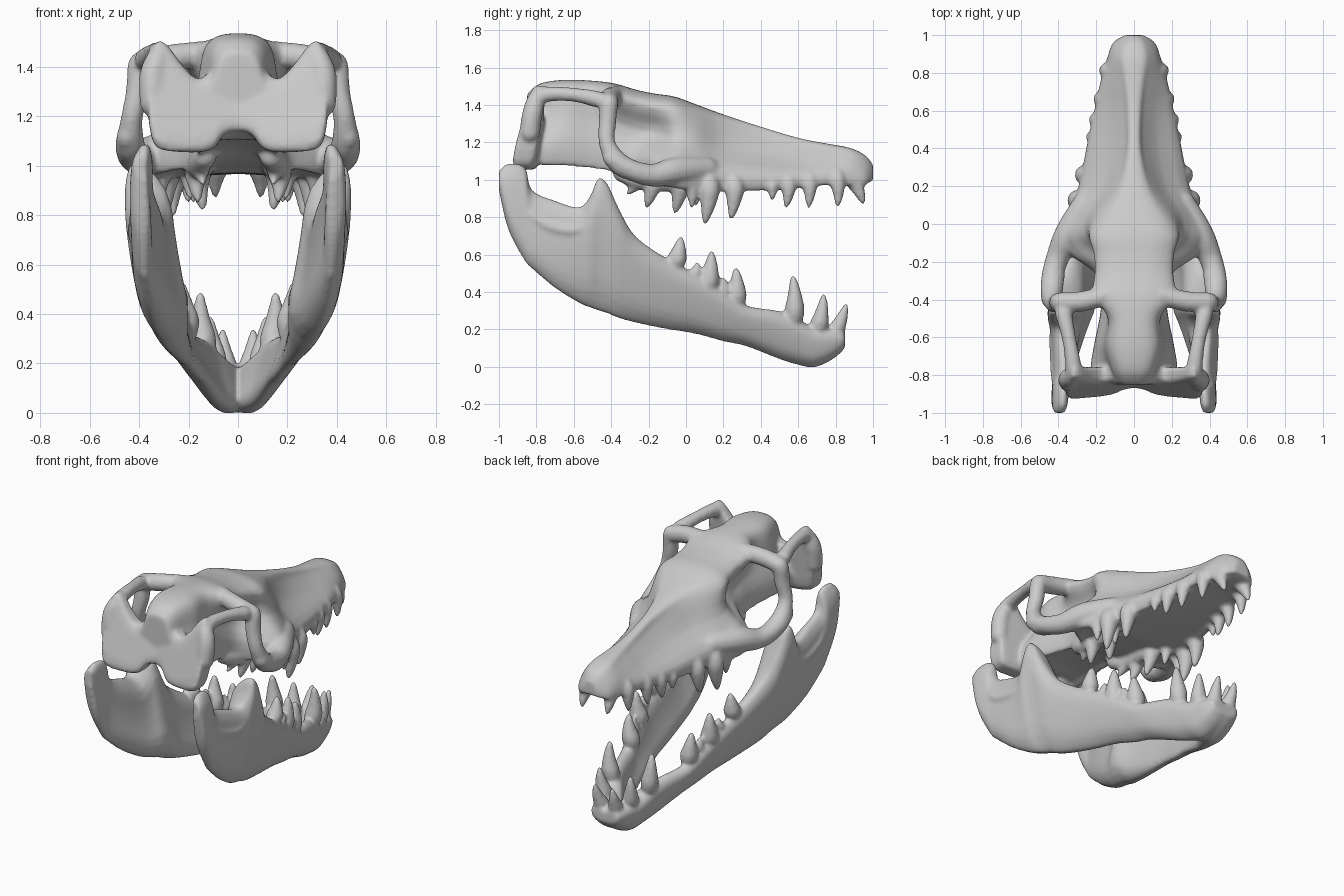
import bpy, bmesh
from math import sin, cos, pi
from mathutils import Vector


# ---------- helpers ----------
def spline(rows, n=4, closed=False):
    """Catmull-Rom resampling of a list of equal-length tuples."""
    out, m = [], len(rows)
    pick = (lambda i: rows[i % m]) if closed else (lambda i: rows[max(0, min(m - 1, i))])
    for i in range(m if closed else m - 1):
        p0, p1, p2, p3 = (pick(i + k) for k in (-1, 0, 1, 2))
        for j in range(n):
            t = j / n
            out.append(tuple(
                0.5 * (2 * b + (c - a) * t + (2 * a - 5 * b + 4 * c - d) * t * t
                       + (3 * b - a - 3 * c + d) * t ** 3)
                for a, b, c, d in zip(p0, p1, p2, p3)))
    if not closed:
        out.append(tuple(rows[-1]))
    return out


def clamp(v):
    return max(-1, min(1, v))


def loft(bm, rings, mirror=True):
    """Closed skin over a list of rings, optionally repeated on the other side."""
    for s in ((1, -1) if mirror else (1,)):
        vs = [[bm.verts.new((s * p[0], p[1], p[2])) for p in r] for r in rings]
        n = len(vs[0])
        for a, b in zip(vs, vs[1:]):
            for i in range(n):
                bm.faces.new((a[i], a[(i + 1) % n], b[(i + 1) % n], b[i]))
        bm.faces.new(vs[0])
        bm.faces.new(vs[-1][::-1])


def tube(bm, rows, n=12, steps=6, taper=True):
    """Round bar through (x, y, z, radius) points, both sides."""
    span = [sum(abs(b[k] - a[k]) for a, b in zip(rows, rows[1:])) for k in range(3)]
    ref = Vector([1.0 if k == span.index(min(span)) else 0.0 for k in range(3)])
    pts = spline(rows, steps)
    rings = []
    for i, p in enumerate(pts):
        t = Vector(pts[min(i + 1, len(pts) - 1)][:3]) - Vector(pts[max(i - 1, 0)][:3])
        u = t.cross(ref).normalized()
        v = t.cross(u).normalized()
        end = min(i, len(pts) - 1 - i)
        r = p[3] * ((0.4, 0.8)[end] if taper and end < 2 else 1)
        rings.append([Vector(p[:3]) + r * (u * cos(2 * pi * k / n) + v * sin(2 * pi * k / n))
                      for k in range(n)])
    loft(bm, rings)


def teeth(bm, rows):
    """Each row: root x, y, z, tip x, y, z, radius."""
    for x, y, z, tx, ty, tz, r in rows:
        a, b = Vector((x, y, z)), Vector((tx, ty, tz))
        b += (b - a).normalized() * 0.012
        path = []
        for t, k in ((-0.4, 0.6), (-0.15, 1.05), (0.1, 1.15), (0.3, 0.98), (0.5, 0.8),
                     (0.75, 0.56), (0.93, 0.34), (1, 0.15)):
            p = a.lerp(b, t)
            bow = 0.12 * (b - a).length * t * (1 - t)
            path.append((p.x + bow, p.y + bow, p.z, r * k))
        tube(bm, path, 12, 3, False)


def finish(name, bm):
    """Melt the overlapping pieces into one smooth bone surface."""
    bmesh.ops.recalc_face_normals(bm, faces=bm.faces)
    me = bpy.data.meshes.new(name)
    bm.to_mesh(me)
    bm.free()
    ob = bpy.data.objects.new(name, me)
    bpy.context.collection.objects.link(ob)
    r = ob.modifiers.new("fuse", 'REMESH')
    r.mode = 'VOXEL'
    r.voxel_size = 0.0105
    r.use_smooth_shade = True
    sm = ob.modifiers.new("soften", 'SMOOTH')
    sm.factor = 0.5
    sm.iterations = 10


# ---------- skull ----------
bm = bmesh.new()

# snout and braincase: y, top z, bottom z, half widths at roof, side, tooth row
head = [(1.0, 1.08, .99, .03, .045, .05), (.96, 1.13, .97, .06, .09, .11),
        (.88, 1.17, .965, .08, .12, .14), (.75, 1.195, .965, .065, .125, .175),
        (.6, 1.225, .95, .05, .12, .205), (.4, 1.285, .935, .05, .125, .245),
        (.2, 1.35, .93, .10, .165, .285), (.05, 1.405, .93, .19, .25, .345),
        (-.06, 1.445, .945, .235, .25, .385), (-.16, 1.46, .96, .215, .16, .33),
        (-.26, 1.48, .985, .21, .14, .20), (-.38, 1.515, 1.03, .22, .14, .17),
        (-.5, 1.53, 1.05, .135, .14, .18), (-.65, 1.535, 1.065, .14, .165, .21),
        (-.78, 1.515, 1.07, .11, .13, .22), (-.85, 1.46, 1.13, .08, .11, .15)]
rings = []
for y, zt, zb, wt, wm, wb in spline(head):
    h = zt - zb
    half = [(wt * .65, zt - .03 * h), (wt, zt - .15 * h), (wm, zt - .43 * h),
            (wb, zb + .28 * h), (wb * .97, zb + .03 * h), (wb * .7, zb + .06 * h)]
    ring = [(0, zt)] + half + [(0, zb + .09 * h)] + [(-x, z) for x, z in half[::-1]]
    rings.append([(x, y, z) for x, z in spline(ring, 3, True)])
loft(bm, rings, False)

# back plate of the skull: x, top z, bottom z
plate = [(-.02, 1.42, 1.14), (.05, 1.42, 1.13), (.10, 1.39, 1.07), (.16, 1.35, 1.055),
         (.22, 1.40, 1.055), (.28, 1.48, 1.06), (.32, 1.505, 1.07), (.345, 1.47, 1.10),
         (.36, 1.40, 1.17)]
rings = []
for x, zt, zb in spline(plate):
    ring = []
    for k in range(24):
        c, s = cos(2 * pi * k / 24), sin(2 * pi * k / 24)
        z = (zt + zb) / 2 + (zt - zb) / 2 * clamp(1.2 * s)
        lean = -.875 + .2 * (z - 1.1) + .05 * (1 - abs(x) / .38)
        ring.append((x, lean + (.065 - .07 * (z - 1.1)) * clamp(1.3 * c), z))
    rings.append(ring)
loft(bm, rings)

# arches around the temple and eye openings
tube(bm, [(.34, -.84, 1.2, .055), (.345, -.82, 1.36, .055), (.32, -.775, 1.45, .045),
          (.345, -.6, 1.455, .038), (.385, -.43, 1.42, .05)])            # temple bar
tube(bm, [(.08, -.36, 1.46, .05), (.28, -.41, 1.435, .055), (.44, -.41, 1.40, .05)])
tube(bm, [(.40, -.41, 1.43, .05), (.405, -.42, 1.31, .048), (.43, -.42, 1.19, .045),
          (.435, -.35, 1.08, .06), (.41, -.22, 1.03, .05)])              # bar behind eye
tube(bm, [(.45, -.44, 1.14, .04), (.44, -.31, 1.06, .055), (.405, -.18, 1.025, .062),
          (.34, -.04, 1.05, .075), (.22, .18, 1.06, .06)])               # cheek bone
tube(bm, [(.12, -.38, 1.06, .05), (.16, -.25, 1.0, .05), (.15, 0, .98, .05)])   # palate ridge

# upper tooth row, then the palate teeth
teeth(bm, [
    (.085, .90, .99, .09, .945, .88, .038), (.14, .81, 1.0, .15, .81, .865, .038),
    (.17, .66, .99, .18, .655, .86, .038), (.195, .55, .98, .20, .535, .86, .038),
    (.22, .46, .97, .225, .46, .90, .03), (.26, .26, .96, .265, .24, .80, .046),
    (.295, .125, .96, .295, .10, .775, .05), (.31, .03, .96, .31, .03, .86, .034)])
teeth(bm, [
    (.16, -.03, .97, .14, -.06, .83, .044), (.17, -.18, .97, .16, -.21, .86, .04),
    (.15, -.26, .98, .14, -.31, .93, .03), (.2, .06, .98, .19, .05, .87, .034)])
finish("skull", bm)

# ---------- lower jaw ----------
bm = bmesh.new()
# y, top z, bottom z, x at top, x at bottom, outer and inner half thickness
jaw = [(-1.0, 1.05, .94, .38, .375, .025, .025), (-.95, 1.09, .73, .375, .38, .04, .04),
       (-.86, 1.07, .56, .37, .375, .042, .042), (-.825, .95, .525, .37, .37, .042, .045),
       (-.7, .89, .42, .38, .355, .044, .08), (-.57, .855, .34, .40, .33, .044, .11),
       (-.51, .92, .315, .42, .32, .045, .13), (-.47, 1.01, .30, .425, .31, .045, .14),
       (-.42, .98, .285, .42, .30, .045, .14), (-.36, .85, .26, .405, .285, .045, .125),
       (-.27, .70, .235, .365, .26, .047, .095), (-.1, .58, .20, .32, .22, .047, .065),
       (.05, .50, .175, .285, .19, .047, .05), (.2, .41, .135, .245, .155, .047, .047),
       (.32, .33, .11, .21, .13, .047, .047), (.5, .30, .04, .155, .085, .047, .055),
       (.6, .255, .01, .125, .055, .05, .085), (.69, .21, -.002, .095, .04, .05, .11),
       (.79, .20, .045, .065, .03, .05, .1), (.85, .18, .10, .045, .025, .04, .08)]
rings = []
for y, zt, zb, xt, xb, to, ti in spline(jaw):
    ring = []
    for k in range(24):
        c, s = cos(2 * pi * k / 24), sin(2 * pi * k / 24)
        f = (s + 1) / 2
        x = xb + (xt - xb) * f + .02 * (1 - s * s) + (to if c > 0 else ti) * clamp(1.25 * c)
        ring.append((x, y, zb + (zt - zb) * f))
    rings.append(ring)
loft(bm, rings)
# ridge below the jaw notch
tube(bm, [(.405, -.86, .84, .03), (.415, -.75, .76, .03), (.42, -.6, .73, .03),
          (.41, -.46, .80, .03)])
teeth(bm, [
    (.05, .80, .19, .06, .855, .33, .04), (.095, .71, .22, .11, .735, .38, .043),
    (.14, .58, .29, .15, .57, .48, .047), (.21, .27, .37, .225, .265, .52, .048),
    (.255, .12, .45, .265, .135, .61, .049), (.30, -.05, .57, .30, -.03, .685, .046),
    (.235, .20, .40, .24, .20, .47, .03), (.275, .05, .50, .275, .06, .55, .03)])
finish("lower_jaw", bm)
